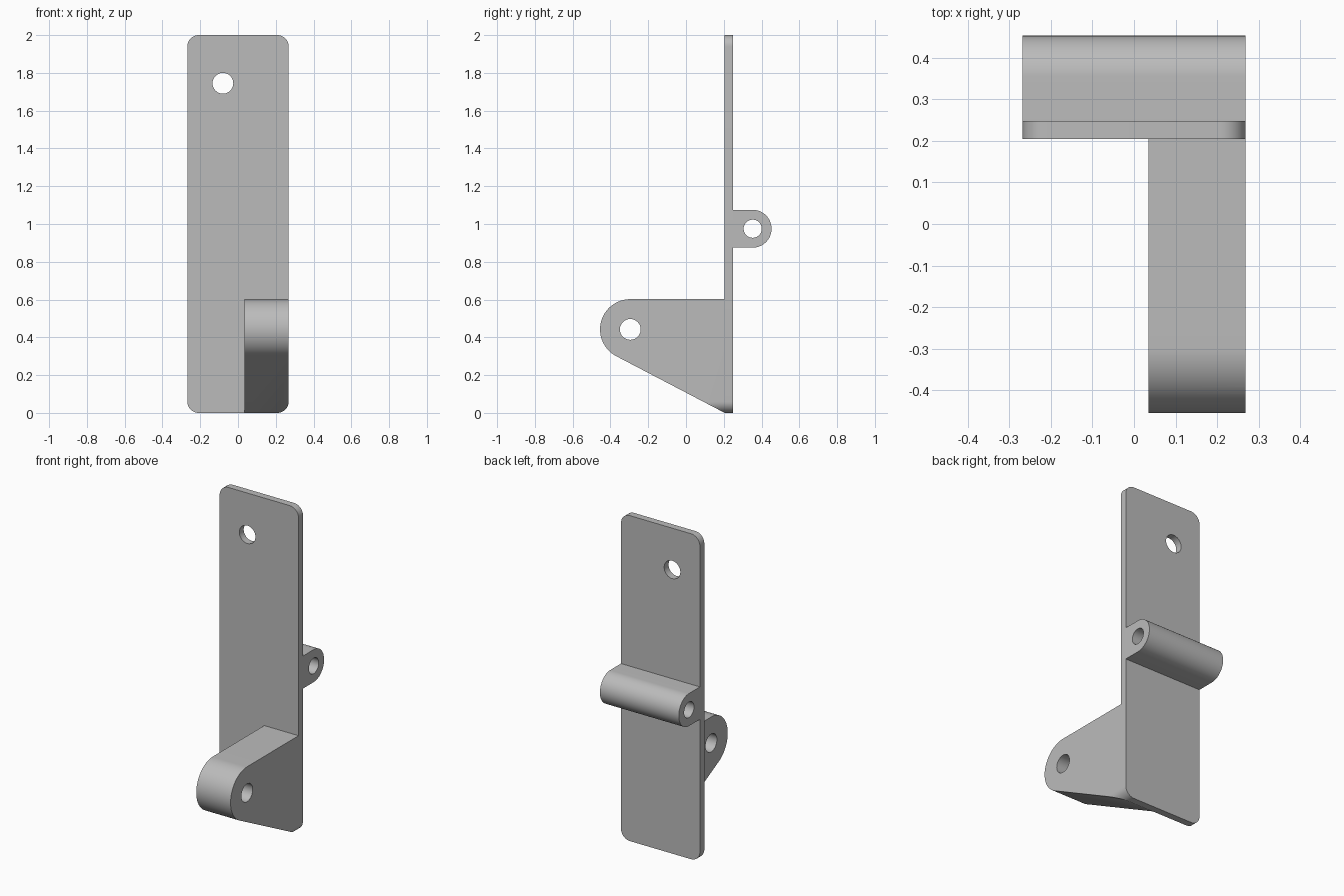
import bpy, bmesh
from math import pi, sin, cos, asin, atan2, hypot
from mathutils import Matrix, Vector

cube = bpy.data.objects.get("Cube")
if cube:
    bpy.data.objects.remove(cube)

grey = bpy.data.materials.new("plain grey")
grey.use_nodes = True
colour = (0.5, 0.5, 0.5, 1)
grey.diffuse_color = colour
grey.node_tree.nodes["Principled BSDF"].inputs["Base Color"].default_value = colour

HALF, HEIGHT, CORNER = 0.268, 2.0, 0.06
FRONT, BACK = 0.205, 0.248

# Axis placement: profile coordinates (u, v) plus extrusion depth w
ALONG_Y = Matrix(((1, 0, 0, 0), (0, 0, 1, 0), (0, 1, 0, 0), (0, 0, 0, 1)))
ALONG_X = Matrix(((0, 0, 1, 0), (1, 0, 0, 0), (0, 1, 0, 0), (0, 0, 0, 1)))


def arc(centre, radius, start, end, steps):
    angles = [start + (end - start) * i / steps for i in range(steps + 1)]
    return [(centre[0] + radius * cos(a), centre[1] + radius * sin(a)) for a in angles]


def circle(centre, radius):
    return arc(centre, radius, 0, 2 * pi, 48)[:-1]


def prism(name, loops, axes, start, end):
    """Extrude an outline, with optional hole loops, between two depths."""
    bm = bmesh.new()
    for loop in loops:
        verts = [bm.verts.new(axes @ Vector((u, v, start))) for u, v in loop]
        for a, b in zip(verts, verts[1:] + verts[:1]):
            bm.edges.new((a, b))
    bmesh.ops.triangle_fill(bm, edges=bm.edges[:], use_beauty=True)
    caps = bmesh.ops.extrude_face_region(bm, geom=bm.faces[:], use_keep_orig=True)
    moved = [g for g in caps["geom"] if isinstance(g, bmesh.types.BMVert)]
    bmesh.ops.translate(bm, verts=moved, vec=axes.to_3x3() @ Vector((0, 0, end - start)))
    bmesh.ops.recalc_face_normals(bm, faces=bm.faces[:])
    mesh = bpy.data.meshes.new(name)
    bm.to_mesh(mesh)
    bm.free()
    mesh.materials.append(grey)
    obj = bpy.data.objects.new(name, mesh)
    bpy.context.collection.objects.link(obj)
    return obj


def smooth(obj):
    bpy.ops.object.select_all(action="DESELECT")
    obj.select_set(True)
    bpy.context.view_layer.objects.active = obj
    bpy.ops.object.shade_smooth_by_angle(angle=pi / 6)


# Upright plate with rounded corners and one hole
plate_outline = []
for i, (sx, z) in enumerate([(1, HEIGHT - CORNER), (-1, HEIGHT - CORNER), (-1, CORNER), (1, CORNER)]):
    plate_outline += arc((sx * (HALF - CORNER), z), CORNER, i * pi / 2, (i + 1) * pi / 2, 12)
plate = prism("back_plate", [plate_outline, circle((-0.08, 1.745), 0.055)], ALONG_Y, FRONT, BACK)

# Rear hinge lug across the full width
pin = (0.353, 0.975)
lug_outline = [(BACK, 0.875)] + arc(pin, 0.1, -pi / 2, pi / 2, 40) + [(BACK, 1.075)]
lug = prism("rear_hinge_lug", [lug_outline, circle(pin, 0.048)], ALONG_X, -HALF, HALF)

# Front arm: rounded nose, with an underside tangent to it running to the plate foot
nose, radius = (-0.295, 0.442), 0.16
dy, dz = nose[0] - FRONT, nose[1]
lower = atan2(dz, dy) + asin(radius / hypot(dy, dz)) + pi / 2
arm_outline = [(FRONT, 0), (FRONT, nose[1] + radius)] + arc(nose, radius, pi / 2, lower, 40)
arm = prism("front_arm", [arm_outline, circle(nose, 0.055)], ALONG_X, 0.035, HALF + 0.05)

# Trim the arm to the rounded silhouette of the plate
trim = prism("arm_trim_helper", [plate_outline], ALONG_Y, -1, 1)
trim.hide_render = True
cut = arm.modifiers.new("corner trim", "BOOLEAN")
cut.operation, cut.solver, cut.object = "INTERSECT", "EXACT", trim
bpy.context.view_layer.objects.active = arm
bpy.ops.object.modifier_apply(modifier=cut.name)
bpy.data.objects.remove(trim)

for part in (plate, lug, arm):
    smooth(part)
